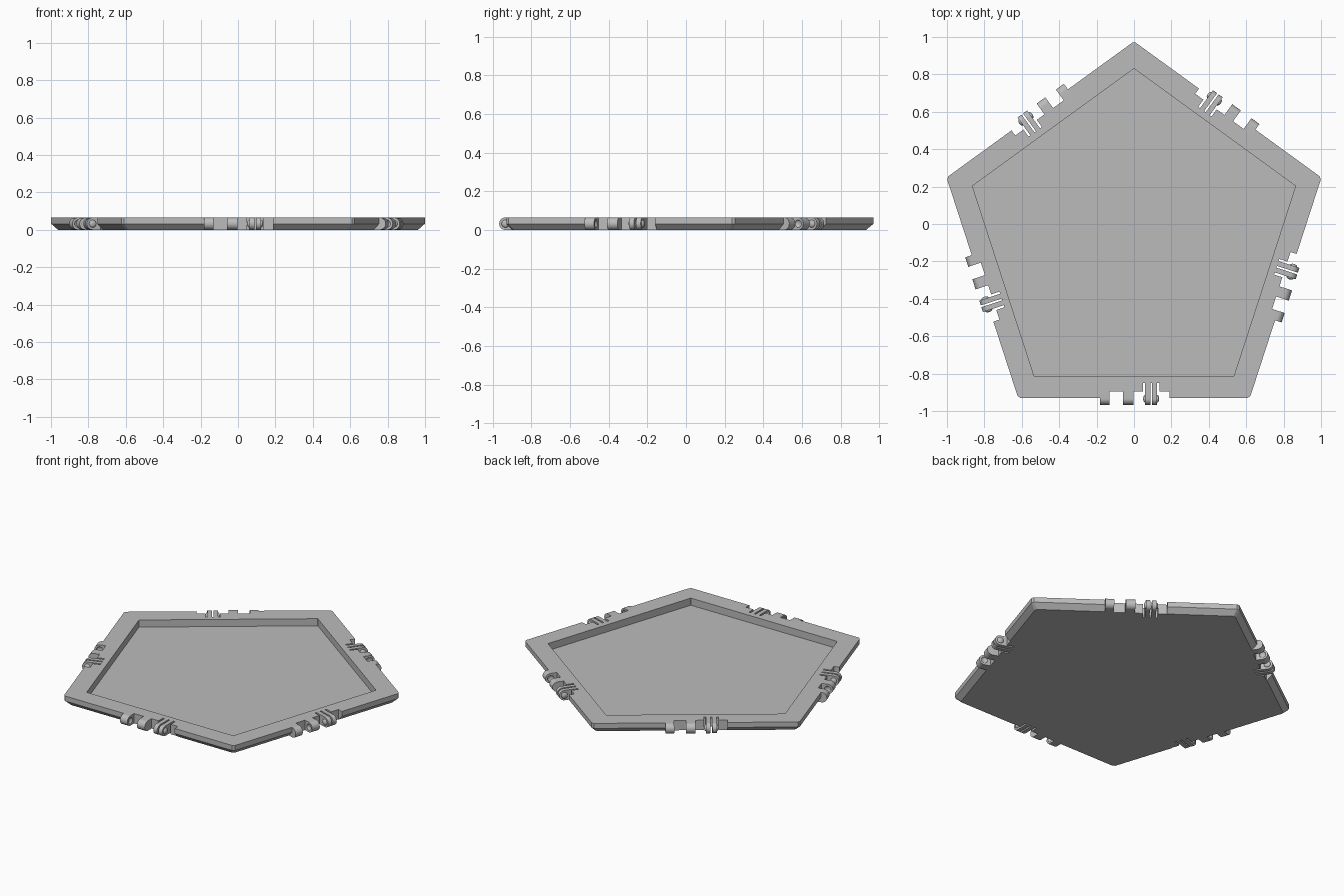
import bpy, bmesh, math
from mathutils import Matrix, Vector

cube = bpy.data.objects.get("Cube")
if cube:
    bpy.data.objects.remove(cube, do_unlink=True)

H = 0.065                 # panel thickness
R_HINGE = H / 2
APOTHEM = 0.8525          # pentagon centre to outer edge
CENTRE = Vector((0, -0.0775, 0))
NOTCH_Y = -0.8185         # back wall of the hinge notch, from the centre
PIN_Y = -0.857            # hinge axis, from the centre
SLOT_Y = -0.772           # end of the slots beside the fingers

grey = bpy.data.materials.new("plain_grey")
grey.use_nodes = True
grey.diffuse_color = (0.5, 0.5, 0.5, 1)
grey.node_tree.nodes["Principled BSDF"].inputs["Base Color"].default_value = (0.5, 0.5, 0.5, 1)


def make_object(name, bm):
    bmesh.ops.recalc_face_normals(bm, faces=bm.faces)
    mesh = bpy.data.meshes.new(name)
    bm.to_mesh(mesh)
    bm.free()
    mesh.materials.append(grey)
    ob = bpy.data.objects.new(name, mesh)
    bpy.context.collection.objects.link(ob)
    return ob


def on_all_sides(bm):
    """Copy what was built for the front edge to all five edges."""
    first = bm.verts[:] + bm.edges[:] + bm.faces[:]
    for k in range(1, 5):
        new = bmesh.ops.duplicate(bm, geom=first)["geom"]
        verts = [g for g in new if isinstance(g, bmesh.types.BMVert)]
        bmesh.ops.rotate(bm, verts=verts, matrix=Matrix.Rotation(k * math.tau / 5, 3, "Z"))
    bmesh.ops.translate(bm, verts=bm.verts, vec=CENTRE)


def prism(bm, points, offset):
    base = bm.faces.new([bm.verts.new(p) for p in points])
    side = bmesh.ops.extrude_face_region(bm, geom=[base])["geom"]
    bmesh.ops.translate(bm, vec=offset, verts=[g for g in side if isinstance(g, bmesh.types.BMVert)])


def lug(bm, x0, x1):
    """Block with a round nose about the hinge axis."""
    pts = [(x0, NOTCH_Y, 0)]
    for i in range(17):
        a = math.pi * i / 16
        pts.append((x0, PIN_Y - R_HINGE * math.sin(a), R_HINGE * (1 - math.cos(a))))
    pts.append((x0, NOTCH_Y, H))
    prism(bm, pts, (x1 - x0, 0, 0))


def button(bm, x):
    """Flattened ball on the hinge axis, used as nub and as dimple."""
    m = Matrix.Translation((x, PIN_Y, R_HINGE)) @ Matrix.Diagonal((0.011, 0.02, 0.02, 1))
    bmesh.ops.create_uvsphere(bm, u_segments=20, v_segments=12, radius=1, matrix=m)


def cut(ob, cutter):
    mod = ob.modifiers.new("cut", "BOOLEAN")
    mod.operation = "DIFFERENCE"
    mod.solver = "EXACT"
    mod.object = cutter
    bpy.context.view_layer.update()
    result = bpy.data.meshes.new_from_object(ob.evaluated_get(bpy.context.evaluated_depsgraph_get()))
    ob.modifiers.clear()
    ob.data = result
    bpy.data.objects.remove(cutter, do_unlink=True)


def ring(bm, apothem, z, trim):
    """Pentagon outline, each corner trimmed to a short flat."""
    r = apothem / math.cos(math.pi / 5)
    corners = [Vector((r * math.sin(k * math.tau / 5), r * math.cos(k * math.tau / 5), z)) for k in range(5)]
    verts = []
    for k, c in enumerate(corners):
        for other in (corners[k - 1], corners[(k + 1) % 5]):
            verts.append(bm.verts.new(CENTRE + c + (other - c).normalized() * trim))
    return verts


# Tray panel: chamfered underside, straight rim and sunken floor
bm = bmesh.new()
rings = [ring(bm, APOTHEM - 0.031, 0, 0.011), ring(bm, APOTHEM, 0.032, 0.011),
         ring(bm, APOTHEM, H, 0.011), ring(bm, 0.735, H, 0.001), ring(bm, 0.735, 0.018, 0.001)]
for a, b in zip(rings, rings[1:]):
    for i in range(10):
        j = (i + 1) % 10
        bm.faces.new((a[i], a[j], b[j], b[i]))
bm.faces.new(rings[0])
bm.faces.new(rings[-1])
panel = make_object("tray_panel", bm)

# Notch with three slots, cut from every edge
bm = bmesh.new()
outline = [(-0.183, -0.95), (-0.183, NOTCH_Y)]
for x0, x1 in ((0.048, 0.060), (0.087, 0.097), (0.124, 0.136)):
    outline += [(x0, NOTCH_Y), (x0, SLOT_Y), (x1, SLOT_Y), (x1, NOTCH_Y)]
outline += [(0.19, NOTCH_Y), (0.19, -0.95)]
prism(bm, [(x, y, -0.1) for x, y in outline], (0, 0, 0.3))
on_all_sides(bm)
cut(panel, make_object("notch_cutter", bm))

# Pair of hinge knuckles with facing dimples
bm = bmesh.new()
lug(bm, -0.183, -0.13)
lug(bm, -0.06, -0.003)
on_all_sides(bm)
knuckles = make_object("hinge_knuckles", bm)
bm = bmesh.new()
button(bm, -0.13)
button(bm, -0.06)
on_all_sides(bm)
cut(knuckles, make_object("dimple_cutter", bm))

# Pair of thin snap fingers
bm = bmesh.new()
lug(bm, 0.060, 0.087)
lug(bm, 0.097, 0.124)
on_all_sides(bm)
fingers = make_object("snap_fingers", bm)

# Nubs on the outer faces of the fingers
bm = bmesh.new()
button(bm, 0.060)
button(bm, 0.124)
on_all_sides(bm)
nubs = make_object("snap_nubs", bm)

# Smooth the round parts, keep edges sharp
bpy.ops.object.select_all(action="DESELECT")
for ob in (knuckles, fingers, nubs):
    ob.select_set(True)
bpy.context.view_layer.objects.active = knuckles
bpy.ops.object.shade_smooth_by_angle(angle=math.radians(30))
